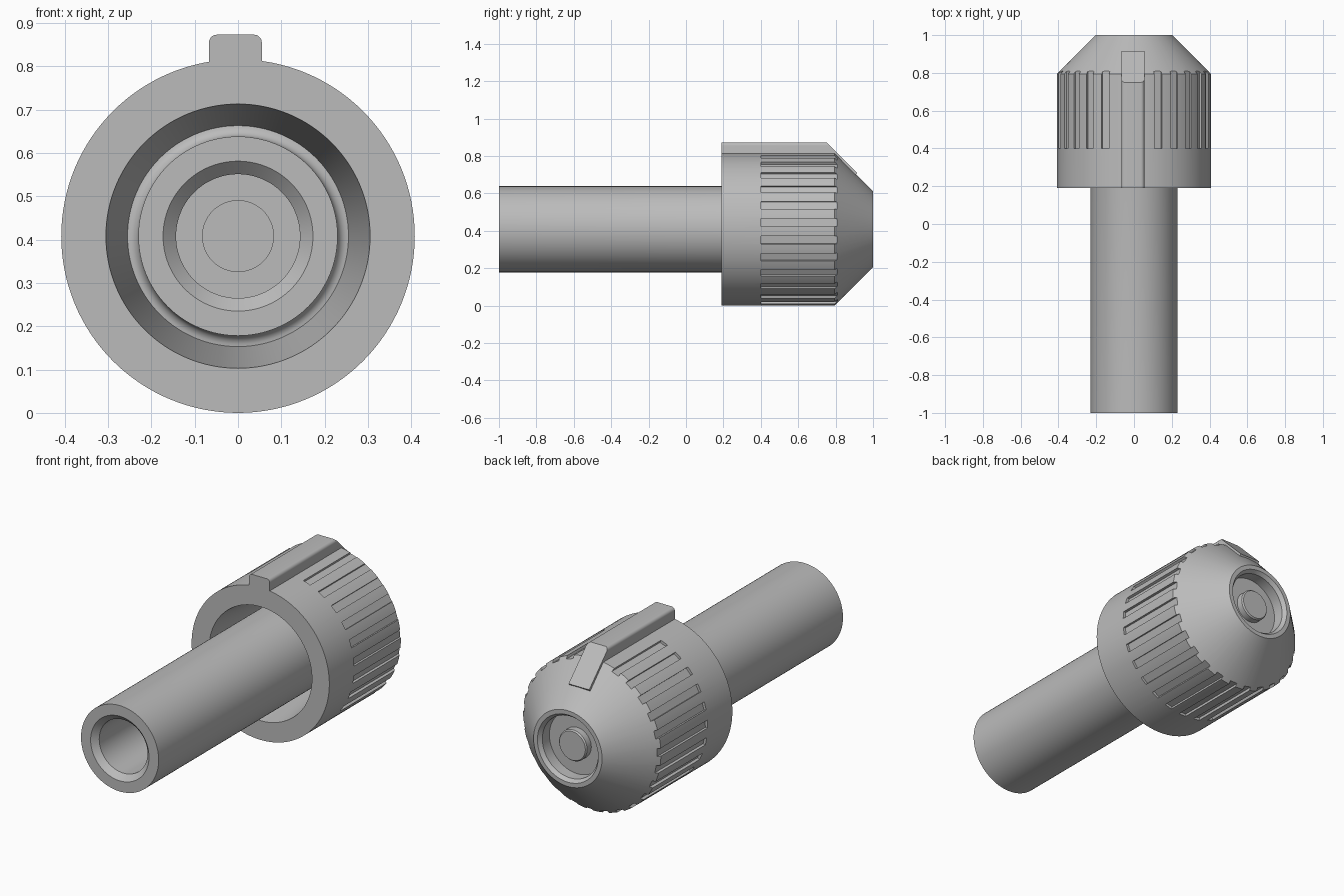
import bpy, bmesh, math
from mathutils import Matrix, Vector

if "Cube" in bpy.data.objects:
    bpy.data.objects.remove(bpy.data.objects["Cube"])

R = 0.408                      # collar radius, also the height of the axis
AXIS = Vector((0, 0, R))

grey = bpy.data.materials.new("plain grey")
grey.use_nodes = True
grey.diffuse_color = (0.5, 0.5, 0.5, 1)
grey.node_tree.nodes["Principled BSDF"].inputs["Base Color"].default_value = grey.diffuse_color


def make_object(name, bm):
    bmesh.ops.recalc_face_normals(bm, faces=bm.faces)
    mesh = bpy.data.meshes.new(name)
    bm.to_mesh(mesh)
    bm.free()
    mesh.materials.append(grey)
    obj = bpy.data.objects.new(name, mesh)
    bpy.context.collection.objects.link(obj)
    return obj


def select_only(obj):
    bpy.ops.object.select_all(action='DESELECT')
    obj.select_set(True)
    bpy.context.view_layer.objects.active = obj


def smooth(obj):
    select_only(obj)
    bpy.ops.object.shade_smooth_by_angle(angle=math.radians(25))


def lathe(name, profile, steps=128):
    """Revolve (radius, y) points about the long axis."""
    bm = bmesh.new()
    verts = [bm.verts.new((r, y, R)) for r, y in profile]
    edges = [bm.edges.new(pair) for pair in zip(verts, verts[1:])]
    bmesh.ops.spin(bm, geom=verts + edges, cent=AXIS, axis=(0, 1, 0),
                   angle=math.tau, steps=steps)
    bmesh.ops.remove_doubles(bm, verts=bm.verts, dist=1e-5)
    return make_object(name, bm)


# Body: hollow stem, tapered cavity, collar, nose cone and rear recess
floor_y, fillet = 0.56, 0.025
root = [(0.23 + fillet * (1 - math.cos(a)), floor_y - fillet * (1 - math.sin(a)))
        for a in (math.radians(15 * i) for i in range(7))]
body = lathe("plug_body", [
    (0, 0.8), (0.143, 0.8), (0.143, -0.97), (0.173, -1), (0.23, -1),
    *root,
    (0.305, 0.19), (R, 0.19), (R, 0.795), (0.203, 1),
    (0.18, 1), (0.165, 0.98), (0.165, 0.92), (0, 0.92)])

# Grip grooves around the collar, skipping the two positions under the key
bm = bmesh.new()
pitch = math.tau / 27
for i in range(25):
    place = (Matrix.Translation(AXIS)
             @ Matrix.Rotation(math.radians(18.2) + i * pitch, 4, 'Y')
             @ Matrix.Translation((0, 0.65, R + 0.016))
             @ Matrix.Diagonal((0.042, 0.5, 0.06, 1)))
    bmesh.ops.create_cube(bm, size=1, matrix=place)
cutter = make_object("groove_cutter", bm)
cutter.hide_render = True

cut = body.modifiers.new("grooves", 'BOOLEAN')
cut.operation = 'DIFFERENCE'
cut.solver = 'EXACT'
cut.object = cutter
select_only(body)
bpy.ops.object.modifier_apply(modifier=cut.name)
bpy.data.objects.remove(cutter)
smooth(body)

# Contact pin at the rear and its boss at the end of the bore
smooth(lathe("rear_pin", [(0, 0.91), (0.083, 0.91), (0.083, 0.955),
                          (0.077, 0.962), (0, 0.962)], 64))
smooth(lathe("bore_boss", [(0, 0.81), (0.083, 0.81), (0.083, 0.78), (0, 0.78)], 64))

# Alignment key along the top, folding down over the nose cone
bm = bmesh.new()
side = [(0.19, 0.75), (0.19, 0.873), (0.75, 0.873),
        (0.915, 0.708), (0.9, 0.69), (0.79, 0.75)]
face = bm.faces.new([bm.verts.new((-0.067, y, z)) for y, z in side])
new = bmesh.ops.extrude_face_region(bm, geom=[face])["geom"]
bmesh.ops.translate(bm, vec=(0.122, 0, 0),
                    verts=[g for g in new if isinstance(g, bmesh.types.BMVert)])
top_edges = [e for e in bm.edges
             if all(v.co.z > 0.87 for v in e.verts)
             and abs(e.verts[0].co.y - e.verts[1].co.y) > 0.1]
bmesh.ops.bevel(bm, geom=top_edges, offset=0.018, segments=5,
                profile=0.5, affect='EDGES')
smooth(make_object("alignment_key", bm))
